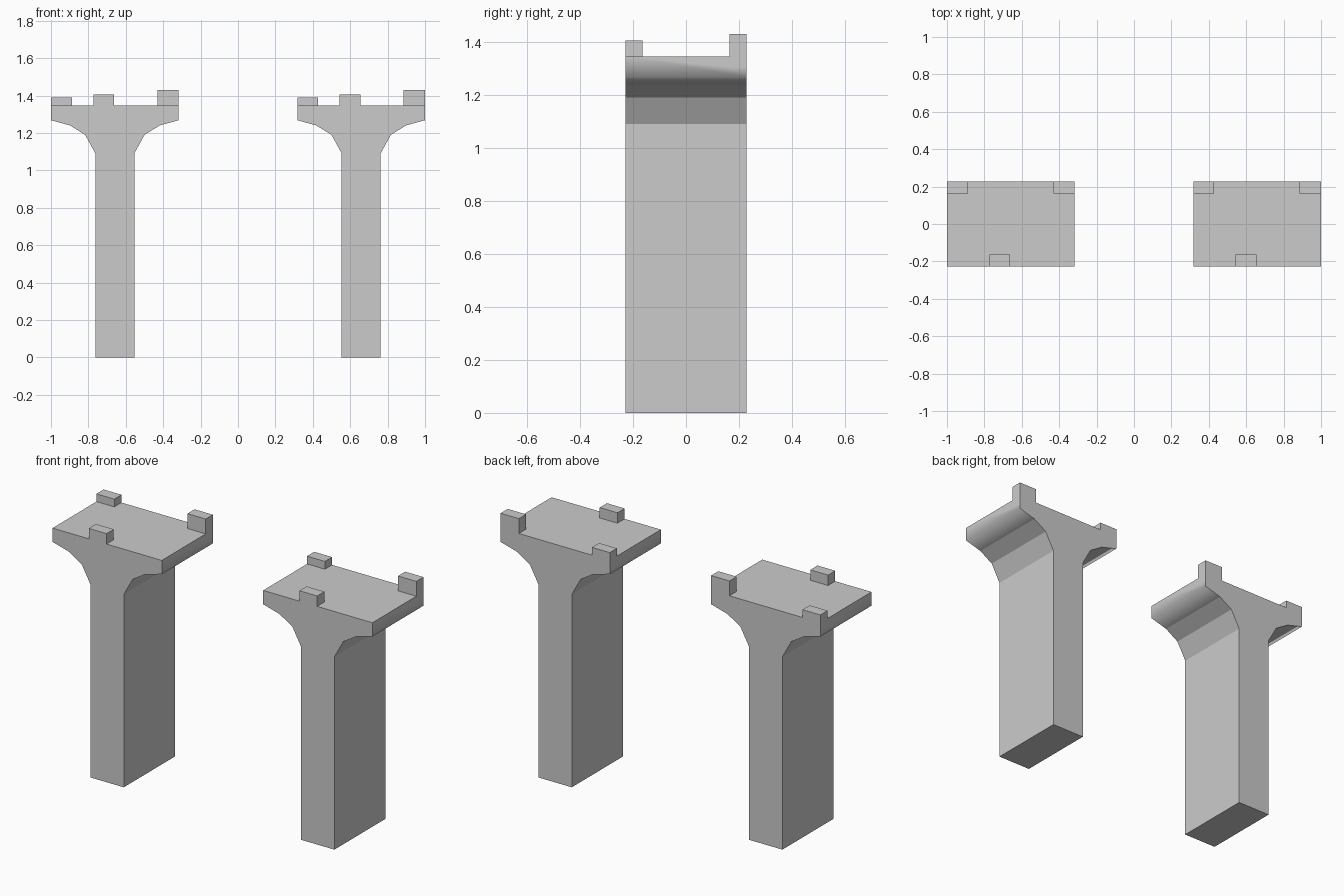
import bpy, bmesh

if "Cube" in bpy.data.objects:
    bpy.data.objects.remove(bpy.data.objects["Cube"])

HALF_Y = 0.228   # half depth of each pier
DECK = 1.346     # height of the flat cap top
PIER_X = 0.6585

# Right half of the pier outline (x from pier centre, z), bottom to top
HALF = [(0.104, 0), (0.104, 1.09), (0.159, 1.19), (0.240, 1.24),
        (0.3415, 1.268), (0.3415, DECK)]
OUTLINE = HALF + [(-x, z) for x, z in reversed(HALF)]

# Bearing blocks: name, x range from pier centre, y range, top height
BLOCKS = [("low_block", -0.3415, -0.230, 0.164, HALF_Y, 1.39),
          ("front_block", -0.115, -0.004, -HALF_Y, -0.164, 1.405),
          ("tall_block", 0.227, 0.3415, 0.164, HALF_Y, 1.43)]


def add_object(name, bm):
    bmesh.ops.recalc_face_normals(bm, faces=bm.faces[:])
    mesh = bpy.data.meshes.new(name)
    bm.to_mesh(mesh)
    bm.free()
    obj = bpy.data.objects.new(name, mesh)
    bpy.context.collection.objects.link(obj)
    return obj


def add_prism(name, points, y0, y1, cx):
    """Extrude an x-z outline from y0 to y1."""
    bm = bmesh.new()
    face = bm.faces.new([bm.verts.new((cx + x, y0, z)) for x, z in points])
    ext = bmesh.ops.extrude_face_region(bm, geom=[face])["geom"]
    verts = [v for v in ext if isinstance(v, bmesh.types.BMVert)]
    bmesh.ops.translate(bm, vec=(0, y1 - y0, 0), verts=verts)
    return add_object(name, bm)


for side, cx in (("left", -PIER_X), ("right", PIER_X)):
    # Column with flared cap
    pier = add_prism(side + "_pier", OUTLINE, -HALF_Y, HALF_Y, cx)

    # Soft lower edge on the ends of the cap
    for p in pier.data.polygons:
        p.use_smooth = p.center.z > 1.25 and abs(p.normal.y) < 0.5 and p.normal.z < 0.5

    # Bearing blocks fused into the cap, flush with its sides
    for name, x0, x1, y0, y1, top in BLOCKS:
        base = DECK - 0.04
        box = [(x0, base), (x1, base), (x1, top), (x0, top)]
        block = add_prism(side + "_" + name, box, y0, y1, cx)
        mod = pier.modifiers.new(name, "BOOLEAN")
        mod.operation = "UNION"
        mod.solver = "EXACT"
        mod.object = block
        bpy.context.view_layer.objects.active = pier
        bpy.ops.object.modifier_apply(modifier=mod.name)
        bpy.data.objects.remove(block)
